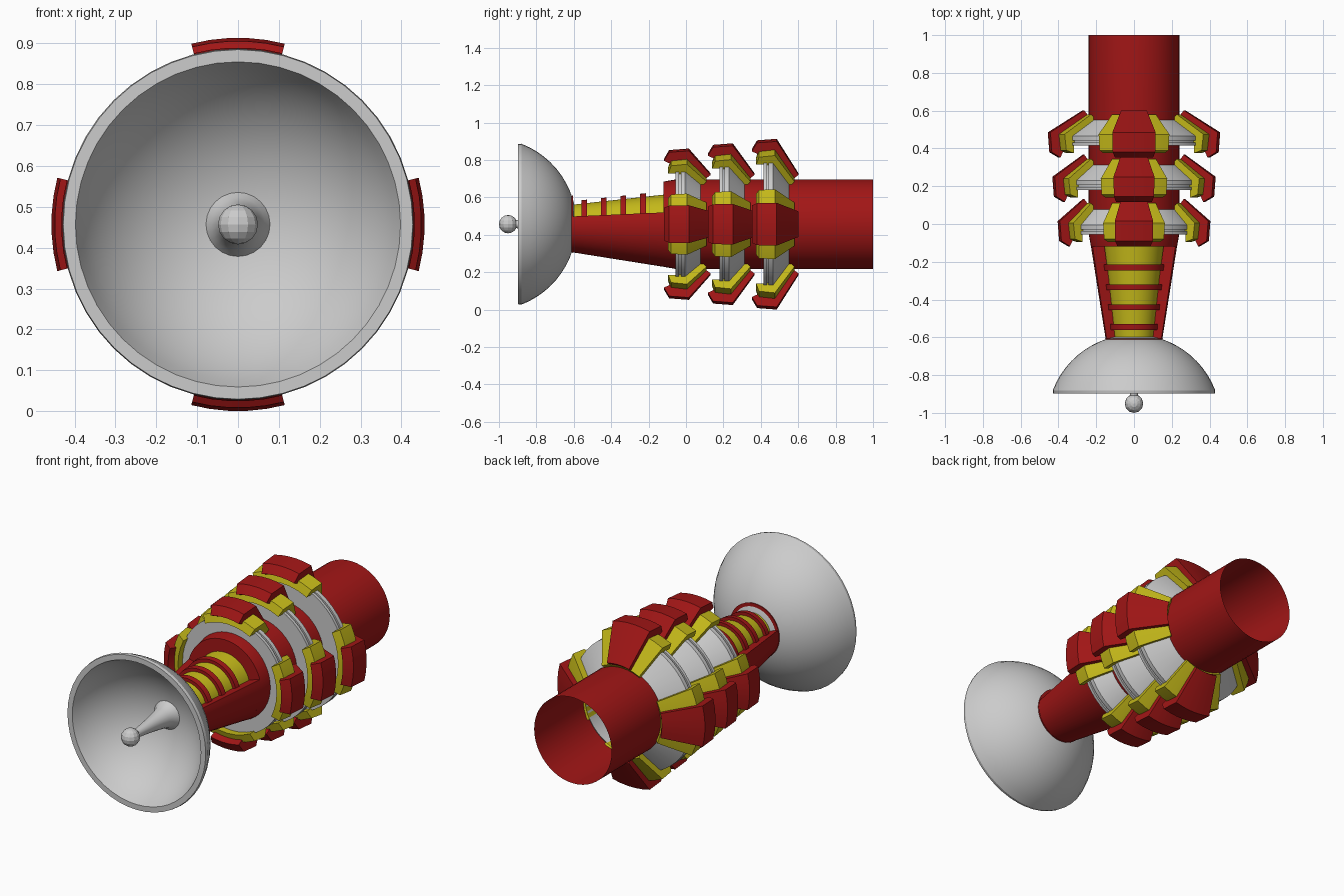
import bpy, bmesh, math

if "Cube" in bpy.data.objects:
    bpy.data.objects.remove(bpy.data.objects["Cube"])

ZC = 0.457  # height of the long axis


def material(name, color):
    m = bpy.data.materials.new(name)
    m.diffuse_color = color
    m.use_nodes = True
    m.node_tree.nodes["Principled BSDF"].inputs["Base Color"].default_value = m.diffuse_color
    return m


RED = material("red", (0.36, 0.008, 0.008, 1))
YELLOW = material("yellow", (0.55, 0.48, 0.01, 1))


def lathe(name, profile, mat=None, mid=0, half=180, steps=48, closed=True, smooth=30):
    """Sweep a (y, radius) profile round the long axis; angle 0 is straight up."""
    full = half >= 180
    bm = bmesh.new()
    rows = []
    for i in range(steps if full else steps + 1):
        a = math.radians(mid - half + 2 * half * i / steps)
        rows.append([bm.verts.new((r * math.sin(a), y, ZC + r * math.cos(a))) for y, r in profile])
    n = len(profile)
    for i in range(steps):
        p, q = rows[i], rows[(i + 1) % len(rows)]
        for j in range(n if closed else n - 1):
            k = (j + 1) % n
            bm.faces.new((p[j], p[k], q[k], q[j]))
    if closed and not full:
        bm.faces.new(rows[0])
        bm.faces.new(rows[-1])
    bmesh.ops.remove_doubles(bm, verts=bm.verts, dist=1e-5)
    bmesh.ops.recalc_face_normals(bm, faces=bm.faces)
    me = bpy.data.meshes.new(name)
    bm.to_mesh(me)
    bm.free()
    ob = bpy.data.objects.new(name, me)
    bpy.context.collection.objects.link(ob)
    if mat:
        me.materials.append(mat)
    bpy.ops.object.select_all(action='DESELECT')
    ob.select_set(True)
    bpy.context.view_layer.objects.active = ob
    bpy.ops.object.shade_smooth_by_angle(angle=math.radians(smooth))
    return ob


# Rear tube, open at the back
lathe("body_tube", [(-0.12, 0.228), (-0.05, 0.24), (1.0, 0.24)], RED, closed=False)

# Tapered neck: lower shell, end collars, inner core with ribs showing on top
lathe("neck_shell", [(-0.61, 0.15), (-0.1, 0.231), (-0.1, 0.165), (-0.61, 0.095)],
      RED, mid=180, half=106, steps=32)
lathe("neck_front_collar", [(-0.62, 0.09), (-0.62, 0.15), (-0.605, 0.153), (-0.605, 0.09)], RED)
lathe("neck_rear_collar", [(-0.12, 0.15), (-0.12, 0.228), (-0.1, 0.231), (-0.1, 0.15)], RED)
lathe("neck_core", [(-0.61, 0.104), (-0.1, 0.16)], YELLOW, closed=False)
for i in range(4):
    y = -0.545 + 0.105 * i
    r = 0.128 + 0.0115 * i
    lathe(f"neck_rib_{i + 1}", [(y - 0.015, 0.09), (y - 0.015, r), (y + 0.015, r + 0.003),
                                (y + 0.015, 0.09)], RED, half=90, steps=24)

# Dish: spherical bowl with a bevelled rim
C = -1.046


def arc(radius, a0, a1, n=12):
    angles = [math.radians(a0 + (a1 - a0) * i / n) for i in range(n + 1)]
    return [(C + radius * math.cos(a), radius * math.sin(a)) for a in angles]


lathe("dish", arc(0.461, 0, 69) + [(-0.897, 0.428)] + arc(0.425, 69.5, 0))

# Feed horn and ball in the dish
lathe("feed_horn", [(-0.62, 0.085), (-0.645, 0.066), (-0.68, 0.053), (-0.75, 0.041),
                    (-0.83, 0.03), (-0.92, 0.02)], steps=24, closed=False)
bpy.ops.mesh.primitive_uv_sphere_add(segments=12, ring_count=8, radius=0.049,
                                     location=(0, -0.951, ZC))
bpy.context.object.name = "feed_ball"

# Three fin rings: grey flange, four yellow brackets, four red hoods
for k, (y, R) in enumerate([(0.0, 0.405), (0.235, 0.433), (0.47, 0.457)], 1):
    g = R - 0.09
    lathe(f"flange_{k}", [(y - 0.055, 0.232), (y - 0.055, g), (y - 0.038, g), (y - 0.038, g - 0.012),
                          (y - 0.028, g - 0.012), (y - 0.028, g), (y - 0.005, g),
                          (y + 0.085, 0.232)])
    for j in range(4):
        lathe(f"bracket_{k}_{j + 1}",
              [(y - 0.095, R - 0.10), (y - 0.08, R - 0.055), (y + 0.005, R - 0.045),
               (y + 0.11, 0.255), (y + 0.09, 0.232), (y - 0.045, 0.232), (y - 0.045, R - 0.10)],
              YELLOW, mid=90 * j, half=27, steps=6, smooth=20)
        lathe(f"hood_{k}_{j + 1}",
              [(y - 0.118, R - 0.055), (y - 0.09, R - 0.008), (y + 0.015, R), (y + 0.132, 0.272),
               (y + 0.088, 0.238), (y - 0.01, R - 0.065), (y - 0.075, R - 0.075)],
              RED, mid=90 * j, half=14.5, steps=5, smooth=20)
